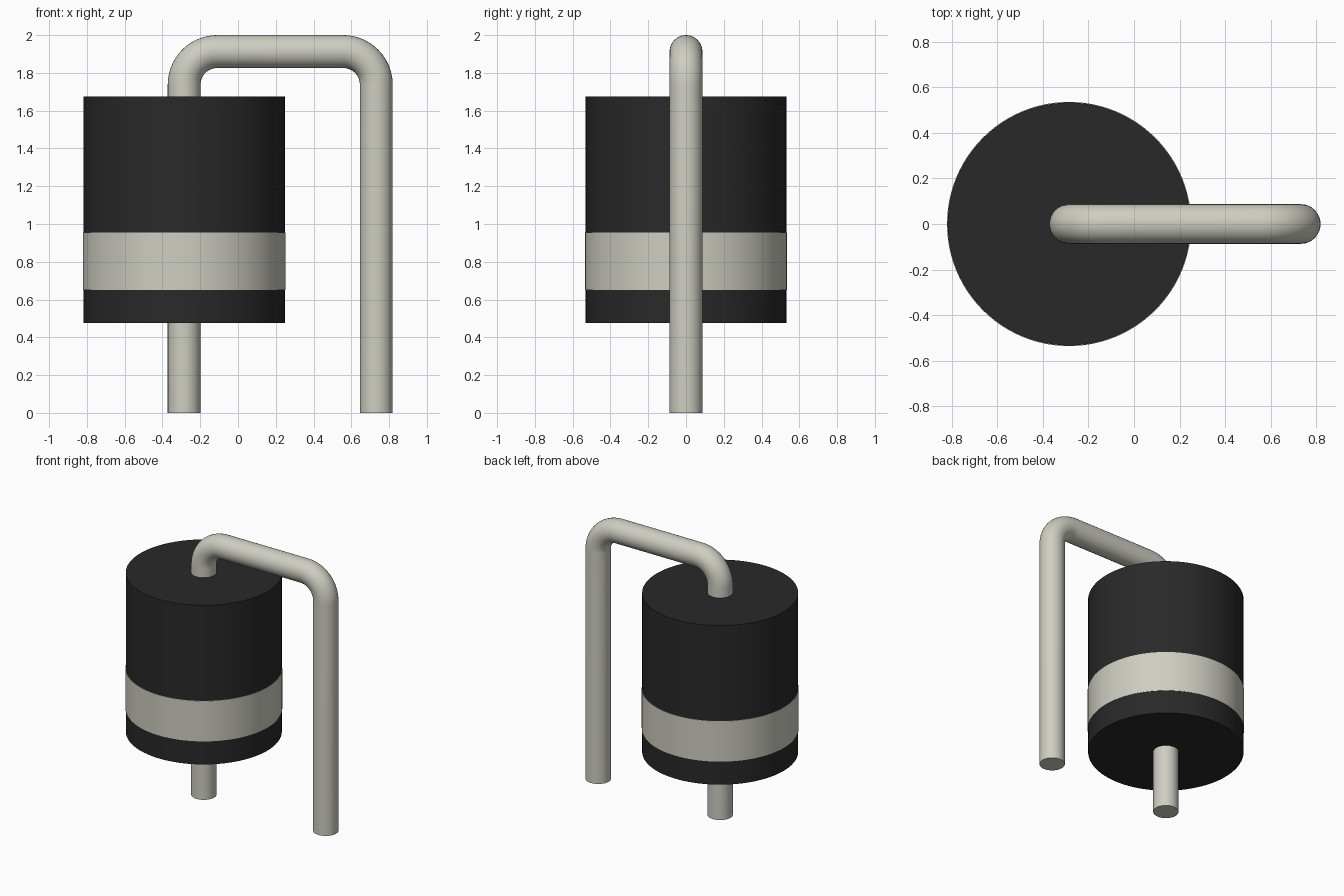
import bpy
import math

if "Cube" in bpy.data.objects:
    bpy.data.objects.remove(bpy.data.objects["Cube"], do_unlink=True)


def make_material(name, color):
    mat = bpy.data.materials.new(name)
    mat.use_nodes = True
    mat.diffuse_color = color
    mat.node_tree.nodes["Principled BSDF"].inputs["Base Color"].default_value = color
    return mat


black = make_material("black plastic", (0.022, 0.022, 0.022, 1))
metal = make_material("pale grey metal", (0.62, 0.615, 0.54, 1))

BODY_X, BODY_R = -0.285, 0.533
LEAD_X, LEAD_R = 0.732, 0.087
TOP_Z, BEND_R = 2.0 - LEAD_R, 0.175


def cylinder(name, radius, z0, z1, mat):
    bpy.ops.mesh.primitive_cylinder_add(
        vertices=96, radius=radius, depth=z1 - z0,
        location=(BODY_X, 0, (z0 + z1) / 2))
    obj = bpy.context.object
    obj.name = name
    obj.data.materials.append(mat)
    bpy.ops.object.shade_smooth_by_angle(angle=math.radians(35))
    return obj


# Body and the slightly proud polarity band
cylinder("body", BODY_R, 0.475, 1.675, black)
cylinder("polarity_band", BODY_R + 0.003, 0.65, 0.955, metal)


# Wire lead: through the body, over the top and down beside it
def bend(cx, start, end, steps=14):
    cz = TOP_Z - BEND_R
    angles = [math.radians(start + (end - start) * i / steps) for i in range(steps + 1)]
    return [(cx + BEND_R * math.cos(a), 0, cz + BEND_R * math.sin(a)) for a in angles]


path = ([(BODY_X, 0, 0)] + bend(BODY_X + BEND_R, 180, 90)
        + bend(LEAD_X - BEND_R, 90, 0) + [(LEAD_X, 0, 0)])
curve = bpy.data.curves.new("wire_lead", "CURVE")
curve.dimensions = "3D"
curve.bevel_depth = LEAD_R
curve.bevel_resolution = 14
curve.use_fill_caps = True
spline = curve.splines.new("POLY")
spline.points.add(len(path) - 1)
for point, co in zip(spline.points, path):
    point.co = (*co, 1)
lead = bpy.data.objects.new("wire_lead", curve)
bpy.context.collection.objects.link(lead)
curve.materials.append(metal)

bpy.ops.object.select_all(action="DESELECT")
lead.select_set(True)
bpy.context.view_layer.objects.active = lead
bpy.ops.object.convert(target="MESH")
bpy.ops.object.shade_smooth_by_angle(angle=math.radians(35))
